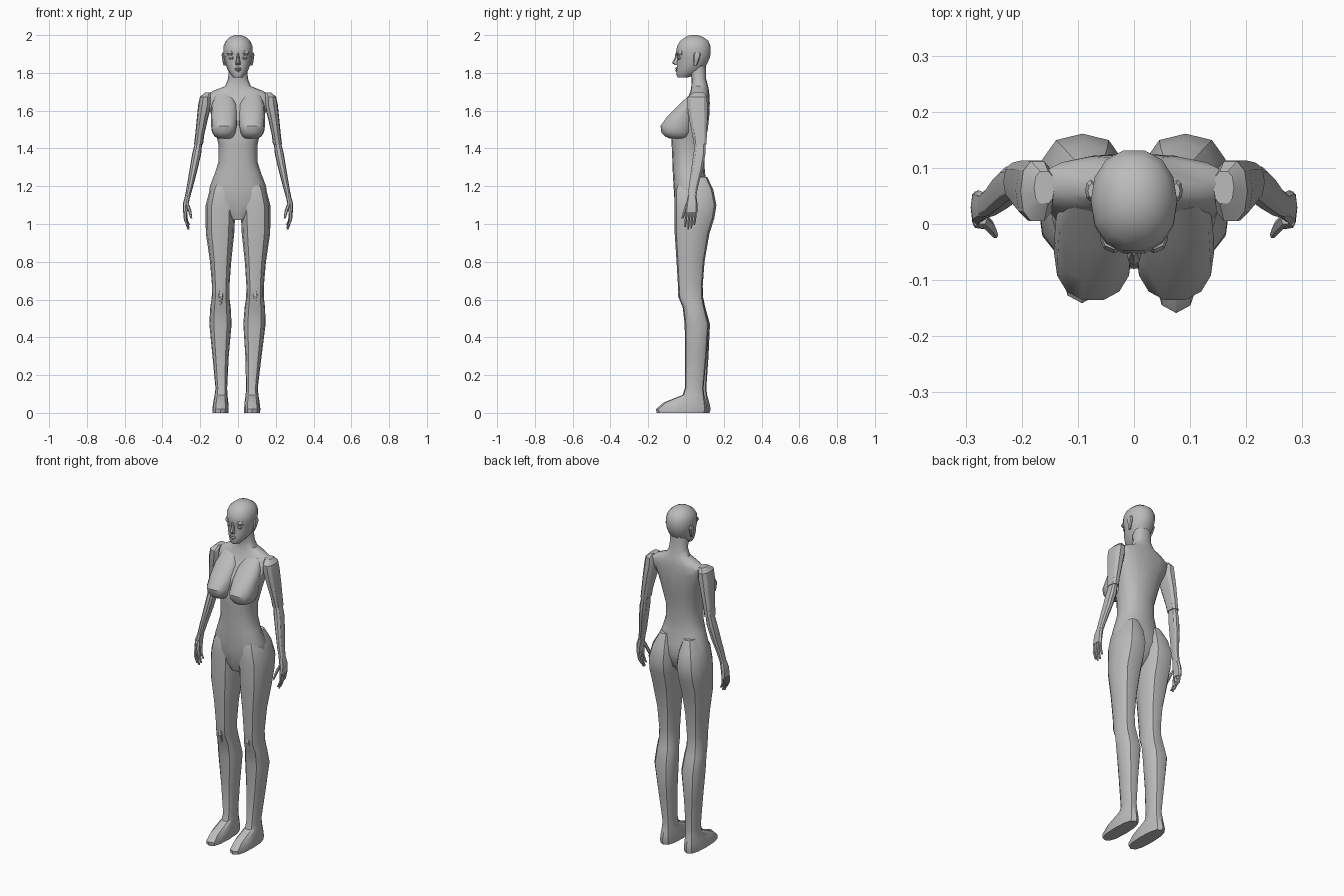
import bpy, bmesh, math

cube = bpy.data.objects.get("Cube")
if cube:
    bpy.data.objects.remove(cube, do_unlink=True)

grey = bpy.data.materials.new("plain grey")
grey.use_nodes = True
grey.diffuse_color = (0.5, 0.5, 0.5, 1)
bsdf = next(n for n in grey.node_tree.nodes if n.type == 'BSDF_PRINCIPLED')
bsdf.inputs["Base Color"].default_value = (0.5, 0.5, 0.5, 1)
bsdf.inputs["Roughness"].default_value = 0.7


def power(v, e):
    return math.copysign(abs(v) ** e, v) if abs(v) > 1e-6 else 0.0


def loft(name, rows, sides=12, e=0.85, s=1, shift=None, sharp=38):
    """Skin horizontal rings given as (z, centre x, half width, front y, back y)."""
    bm = bmesh.new()
    rings = []
    for z, cx, w, yf, yb in rows:
        dx, dy = shift(z) if shift else (0, 0)
        ring = []
        for i in range(sides):
            t = 2 * math.pi * i / sides
            x = s * (cx + w * power(math.cos(t), e)) + dx
            y = (yf + yb) / 2 + (yb - yf) / 2 * power(math.sin(t), e) + dy
            ring.append(bm.verts.new((x, y, z)))
        rings.append(ring)
    for a, b in zip(rings, rings[1:]):
        for i in range(sides):
            j = (i + 1) % sides
            bm.faces.new((a[i], a[j], b[j], b[i]))
    bm.faces.new(rings[0])
    bm.faces.new(rings[-1])
    bmesh.ops.recalc_face_normals(bm, faces=bm.faces)
    me = bpy.data.meshes.new(name)
    bm.to_mesh(me)
    bm.free()
    me.materials.append(grey)
    for p in me.polygons:
        p.use_smooth = True
    me.set_sharp_from_angle(angle=math.radians(sharp))
    ob = bpy.data.objects.new(name, me)
    bpy.context.collection.objects.link(ob)
    return ob


# Torso and neck in one skin
loft("torso", [
    (1.02, 0, .035, -.035, .05),
    (1.07, 0, .095, -.052, .10),
    (1.14, 0, .155, -.062, .12),
    (1.20, 0, .149, -.066, .115),
    (1.27, 0, .122, -.070, .10),
    (1.33, 0, .103, -.072, .098),
    (1.42, 0, .103, -.076, .10),
    (1.50, 0, .122, -.080, .115),
    (1.58, 0, .142, -.055, .124),
    (1.64, 0, .165, -.005, .126),
    (1.68, 0, .172, .015, .124),
    (1.705, 0, .130, .024, .122),
    (1.73, 0, .068, .028, .117),
    (1.77, 0, .052, .030, .106),
    (1.84, 0, .050, .010, .106)], sides=16)

# Head
loft("head", [
    (1.775, 0, .024, -.044, .01),
    (1.79, 0, .037, -.053, .05),
    (1.815, 0, .055, -.050, .09),
    (1.85, 0, .067, -.050, .115),
    (1.88, 0, .074, -.046, .128),
    (1.905, 0, .077, -.055, .133),
    (1.94, 0, .077, -.050, .133),
    (1.97, 0, .065, -.032, .120),
    (1.99, 0, .042, -.004, .092),
    (2.0, 0, .018, .022, .062)], sides=14, e=0.92)
loft("nose", [
    (1.905, 0, .008, -.056, -.02),
    (1.88, 0, .008, -.060, -.02),
    (1.853, 0, .014, -.074, -.02),
    (1.842, 0, .015, -.060, -.02)], sides=8, e=1, sharp=30)
loft("upper_lip", [
    (1.831, 0, .012, -.053, -.02),
    (1.824, 0, .022, -.059, -.01),
    (1.819, 0, .024, -.053, -.01)], sides=8, e=1, sharp=25)
loft("lower_lip", [
    (1.819, 0, .022, -.053, -.01),
    (1.813, 0, .019, -.058, -.02),
    (1.804, 0, .011, -.052, -.02)], sides=8, e=1, sharp=25)


# The left foot stands slightly ahead of the right one
def stance(s):
    def shift(z):
        k = max(0, (0.7 - z) / 0.7)
        return (-.009 * k, -s * .009 * k)
    return shift


for s, side in ((1, "left"), (-1, "right")):
    # Face details
    loft(side + "_brow", [
        (1.893, .036, .020, -.044, 0),
        (1.903, .036, .025, -.052, 0),
        (1.915, .036, .022, -.045, 0)], 8, 1, s, sharp=25)
    loft(side + "_eye", [
        (1.870, .033, .010, -.040, 0),
        (1.878, .033, .017, -.046, 0),
        (1.887, .033, .012, -.042, 0)], 8, 1, s)
    loft(side + "_ear", [
        (1.838, .070, .006, .040, .055),
        (1.860, .074, .008, .040, .066),
        (1.895, .077, .010, .040, .079),
        (1.908, .075, .007, .046, .072)], 8, 1, s, sharp=30)

    # Breast, sloping out of the upper chest
    loft(side + "_breast", [
        (1.69, .075, .045, .025, .07),
        (1.63, .072, .067, -.040, .06),
        (1.57, .072, .070, -.100, .05),
        (1.52, .073, .070, -.137, .04),
        (1.485, .074, .064, -.132, .03),
        (1.463, .072, .052, -.112, .02),
        (1.452, .068, .036, -.085, .01)], 14, .85, s)

    # Leg, from buttock to sole
    loft(side + "_leg", [
        (1.25, .078, .034, -.035, .112),
        (1.18, .086, .064, -.060, .145),
        (1.10, .092, .079, -.062, .161),
        (1.03, .094, .078, -.061, .150),
        (0.95, .095, .075, -.060, .124),
        (0.80, .092, .056, -.050, .098),
        (0.67, .091, .046, -.042, .088),
        (0.61, .091, .047, -.038, .090),
        (0.56, .091, .054, -.016, .100),
        (0.47, .090, .059, -.004, .124),
        (0.30, .087, .043, .000, .114),
        (0.13, .081, .031, .001, .100),
        (0.095, .082, .034, -.010, .104),
        (0.055, .083, .040, -.110, .115),
        (0.02, .084, .043, -.150, .122),
        (0.00, .084, .042, -.147, .116)], 12, .75, s, stance(s), 32)
    loft(side + "_kneecap", [
        (0.66, .091, .005, -.041, 0),
        (0.62, .091, .018, -.046, 0),
        (0.57, .091, .005, -.022, 0)], 6, 1, s, sharp=20)

    # Upper arm ends in a step above the slimmer forearm
    loft(side + "_upper_arm", [
        (1.695, .160, .018, .035, .095),
        (1.672, .172, .030, .003, .114),
        (1.63, .176, .035, .004, .115),
        (1.55, .190, .029, .016, .115),
        (1.47, .203, .024, .032, .112),
        (1.42, .209, .024, .040, .110)], 10, .8, s, sharp=32)
    loft(side + "_forearm", [
        (1.44, .207, .018, .048, .104),
        (1.37, .219, .024, .038, .104),
        (1.29, .235, .021, .026, .090),
        (1.20, .254, .017, .014, .065),
        (1.14, .268, .014, .010, .055)], 10, .85, s, sharp=32)

    # Hand with curled fingers and a thumb
    loft(side + "_palm", [
        (1.15, .266, .014, .010, .055),
        (1.11, .276, .015, .002, .060),
        (1.06, .279, .012, -.004, .060)], 8, .75, s, sharp=30)
    for i, tip in enumerate((.985, .970, .975, .995)):
        y = -.004 + .016 * i
        loft(f"{side}_finger_{i + 1}", [
            (1.07, .279, .009, y, y + .015),
            (1.02, .279 - .002 * i, .008, y - .004, y + .010),
            (tip, .264 - .002 * i, .005, y - .006, y + .004)], 6, 1, s)
    loft(side + "_thumb", [
        (1.11, .270, .009, -.002, .022),
        (1.07, .256, .009, -.016, .006),
        (1.03, .247, .005, -.026, -.012)], 6, 1, s)
